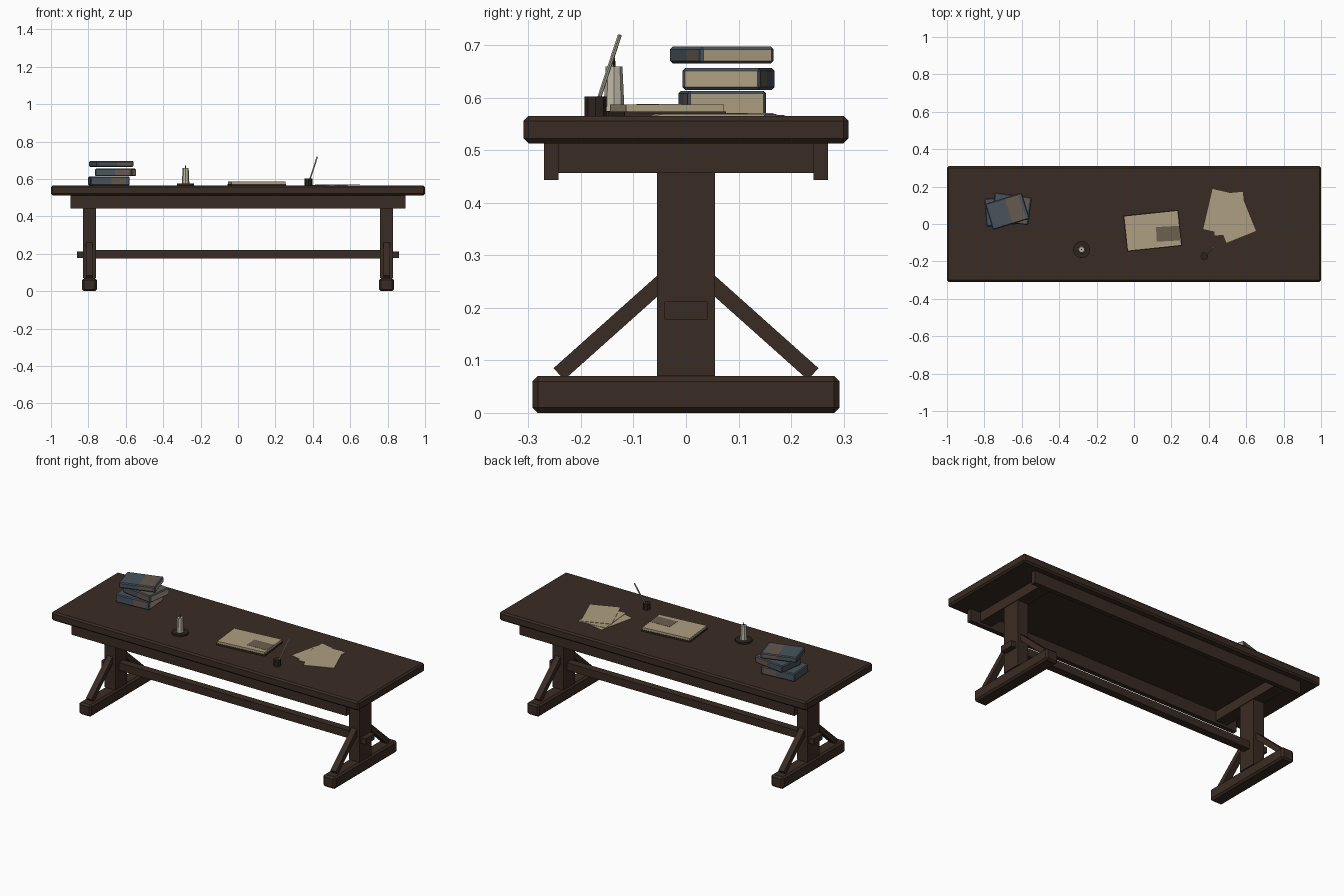
import bpy, bmesh, math
from mathutils import Vector, Matrix

if "Cube" in bpy.data.objects:
    bpy.data.objects.remove(bpy.data.objects["Cube"])


def mat(name, rgb):
    m = bpy.data.materials.new(name)
    m.diffuse_color = (*rgb, 1)
    m.use_nodes = True
    m.node_tree.nodes["Principled BSDF"].inputs["Base Color"].default_value = m.diffuse_color
    return m


WOOD = mat("dark_wood", (0.042, 0.024, 0.017))
IRON = mat("dark_iron", (0.026, 0.017, 0.013))
PAPER = mat("cream_paper", (0.42, 0.345, 0.22))
BLUE = mat("blue_grey_cover", (0.065, 0.085, 0.108))
TAN = mat("brown_cover", (0.135, 0.100, 0.077))
WAX = mat("pale_wax", (0.52, 0.48, 0.38))
SHADE = mat("page_brown", (0.15, 0.115, 0.08))


def finish(name, bm, mats, matrix=Matrix()):
    bmesh.ops.recalc_face_normals(bm, faces=bm.faces)
    me = bpy.data.meshes.new(name)
    bm.to_mesh(me)
    bm.free()
    for m in mats:
        me.materials.append(m)
    ob = bpy.data.objects.new(name, me)
    ob.matrix_world = matrix
    bpy.context.collection.objects.link(ob)
    return ob


def box_mesh(size, bevel=0):
    bm = bmesh.new()
    bmesh.ops.create_cube(bm, size=1)
    bmesh.ops.scale(bm, vec=size, verts=bm.verts)
    if bevel:
        bmesh.ops.bevel(bm, geom=list(bm.edges), offset=bevel, segments=1, affect='EDGES')
    return bm


def box(name, x, y, z, m, bevel=0):
    """Axis-aligned box from three (low, high) ranges."""
    c = [(a + b) / 2 for a, b in (x, y, z)]
    return finish(name, box_mesh([b - a for a, b in (x, y, z)], bevel), [m],
                  Matrix.Translation(c))


def flat(name, cx, cy, w, h, z, deg, m, bevel=0):
    """Box lying on the table, turned about z."""
    mx = Matrix.Translation((cx, cy, (z[0] + z[1]) / 2)) @ Matrix.Rotation(math.radians(deg), 4, 'Z')
    return finish(name, box_mesh((w, h, z[1] - z[0]), bevel), [m], mx)


def rod(name, a, b, r1, r2, sides, m):
    """Tapered rod between two points."""
    a, b = Vector(a), Vector(b)
    bm = bmesh.new()
    bmesh.ops.create_cone(bm, cap_ends=True, segments=sides, radius1=r1, radius2=r2,
                          depth=(b - a).length)
    q = (b - a).to_track_quat('Z', 'Y').to_matrix().to_4x4()
    return finish(name, bm, [m], Matrix.Translation((a + b) / 2) @ q)


# Table top and apron
box("table_top", (-1, 1), (-0.309, 0.309), (0.513, 0.565), WOOD, 0.009)
for s, side in ((-1, "front"), (1, "back")):
    box(side + "_apron", (-0.895, 0.895), sorted((s * 0.243, s * 0.27)), (0.443, 0.514), WOOD)

# Trestles: foot, post, bearer, braces and wedge
for s, side in ((-1, "left"), (1, "right")):
    def xr(a, b):
        return sorted((s * a, s * b))
    box(side + "_foot", xr(0.755, 0.834), (-0.292, 0.292), (0, 0.07), WOOD, 0.01)
    box(side + "_post", xr(0.76, 0.829), (-0.055, 0.055), (0.07, 0.457), WOOD)
    box(side + "_bearer", xr(0.757, 0.832), (-0.244, 0.244), (0.457, 0.514), WOOD)
    box(side + "_wedge", xr(0.828, 0.861), (-0.041, 0.041), (0.178, 0.212), WOOD)
    for t, end in ((-1, "front"), (1, "back")):
        a, b = Vector((s * 0.795, t * 0.242, 0.074)), Vector((s * 0.795, t * 0.045, 0.250))
        mx = Matrix.Translation((a + b) / 2) @ Matrix.Rotation(
            math.atan2(b.z - a.z, b.y - a.y), 4, 'X')
        finish(side + "_" + end + "_brace", box_mesh((0.035, (b - a).length, 0.03)), [WOOD], mx)

# Long stretcher
box("stretcher", (-0.765, 0.765), (-0.022, 0.022), (0.175, 0.22), WOOD)


# Stacked books: cover with a brown band, pages on the right face
def book(name, cx, cy, w, h, z, deg):
    bm = box_mesh((w, h, z[1] - z[0]), 0.005)
    for cut in (0.008, 0.085):
        bmesh.ops.bisect_plane(bm, geom=bm.verts[:] + bm.edges[:] + bm.faces[:],
                               plane_co=(cut, 0, 0), plane_no=(1, 0, 0))
    bm.normal_update()
    for f in bm.faces:
        x = f.calc_center_median().x
        if f.normal.x > 0.9:
            f.material_index = 2
        elif 0.008 < x < 0.085 and max(abs(f.normal.y), f.normal.z) > 0.9:
            f.material_index = 1
    finish(name, bm, [BLUE, TAN, PAPER], Matrix.Translation((cx, cy, (z[0] + z[1]) / 2))
           @ Matrix.Rotation(math.radians(deg), 4, 'Z'))


book("bottom_book", -0.69, 0.069, 0.21, 0.15, (0.565, 0.613), 5)
book("middle_book", -0.655, 0.081, 0.2, 0.15, (0.615, 0.656), -8)
book("top_book", -0.677, 0.068, 0.206, 0.146, (0.665, 0.697), 17)

# Candle on a dish
C = (-0.28, -0.137)
rod("candle_dish", (*C, 0.564), (*C, 0.575), 0.046, 0.046, 12, IRON)
rod("candle", (*C, 0.574), (*C, 0.659), 0.02, 0.016, 8, WAX)
rod("wick", (*C, 0.658), (*C, 0.676), 0.003, 0.002, 6, IRON)

# Open ledger with a shaded patch on the page
flat("ledger_cover", 0.1, -0.036, 0.296, 0.194, (0.565, 0.574), 6, WOOD)
flat("ledger_pages", 0.1, -0.036, 0.29, 0.188, (0.573, 0.587), 6, PAPER)
flat("page_patch", 0.182, -0.052, 0.125, 0.078, (0.586, 0.588), 3, SHADE)

# Loose sheets
flat("lower_sheet", 0.478, 0.061, 0.17, 0.22, (0.565, 0.567), -13, PAPER)
flat("middle_sheet", 0.507, 0.055, 0.17, 0.22, (0.567, 0.569), 5, PAPER)
flat("upper_sheet", 0.532, 0.033, 0.17, 0.22, (0.569, 0.571), 22, PAPER)

# Inkwell and quill
rod("inkwell", (0.376, -0.172, 0.564), (0.376, -0.172, 0.602), 0.021, 0.021, 8, IRON)
rod("quill", (0.38, -0.17, 0.585), (0.424, -0.126, 0.719), 0.004, 0.004, 6, WAX)
